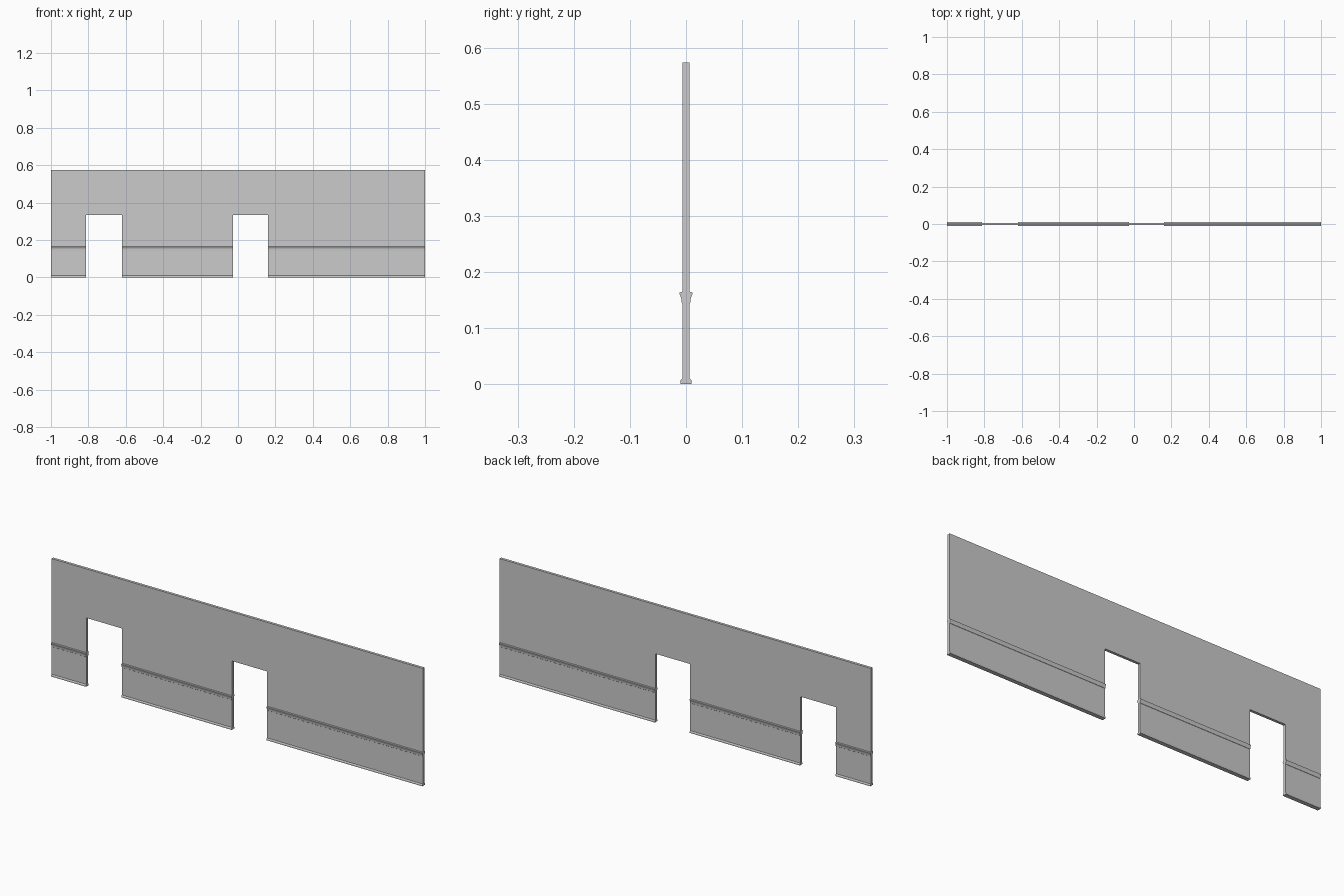
import bpy, bmesh
from mathutils import Vector

if "Cube" in bpy.data.objects:
    bpy.data.objects.remove(bpy.data.objects["Cube"])

HALF = 0.0065          # half wall thickness
TOP = 0.573
DOOR_TOP = 0.334
DOORS = [(-0.812, -0.621), (-0.027, 0.161)]


def extrude_outline(name, loops, direction):
    """Make closed solids by sweeping flat outlines along a direction."""
    bm = bmesh.new()
    for pts in loops:
        face = bm.faces.new([bm.verts.new(p) for p in pts])
        res = bmesh.ops.extrude_face_region(bm, geom=[face], use_keep_orig=True)
        verts = [g for g in res["geom"] if isinstance(g, bmesh.types.BMVert)]
        bmesh.ops.translate(bm, verts=verts, vec=Vector(direction))
    bmesh.ops.recalc_face_normals(bm, faces=bm.faces)
    mesh = bpy.data.meshes.new(name)
    bm.to_mesh(mesh)
    bm.free()
    obj = bpy.data.objects.new(name, mesh)
    bpy.context.collection.objects.link(obj)
    return obj


# Wall panel with two door openings
outline = [(-1, 0)]
for a, b in DOORS:
    outline += [(a, 0), (a, DOOR_TOP), (b, DOOR_TOP), (b, 0)]
outline += [(1, 0), (1, TOP), (-1, TOP)]
extrude_outline("wall", [[(x, -HALF, z) for x, z in outline]], (0, 2 * HALF, 0))

# Moulding profiles: (distance from wall centre, height)
BASEBOARD = [(HALF, 0), (0.010, 0), (0.010, 0.006), (0.0085, 0.0085), (HALF, 0.010)]
CHAIR_RAIL = [(HALF, 0.144), (0.0075, 0.145), (0.008, 0.151), (0.0095, 0.156),
              (0.0115, 0.161), (0.0115, 0.163), (0.010, 0.164), (HALF, 0.165)]

# Mouldings run along each wall stretch between doors, on both faces
edges = [-1] + [x for door in DOORS for x in door] + [1]
spans = list(zip(edges[0::2], edges[1::2]))
for name, profile in (("baseboard", BASEBOARD), ("chair_rail", CHAIR_RAIL)):
    for i, (a, b) in enumerate(spans, 1):
        loops = [[(a, s * y, z) for y, z in profile] for s in (-1, 1)]
        extrude_outline(f"{name}_{i}", loops, (b - a, 0, 0))
